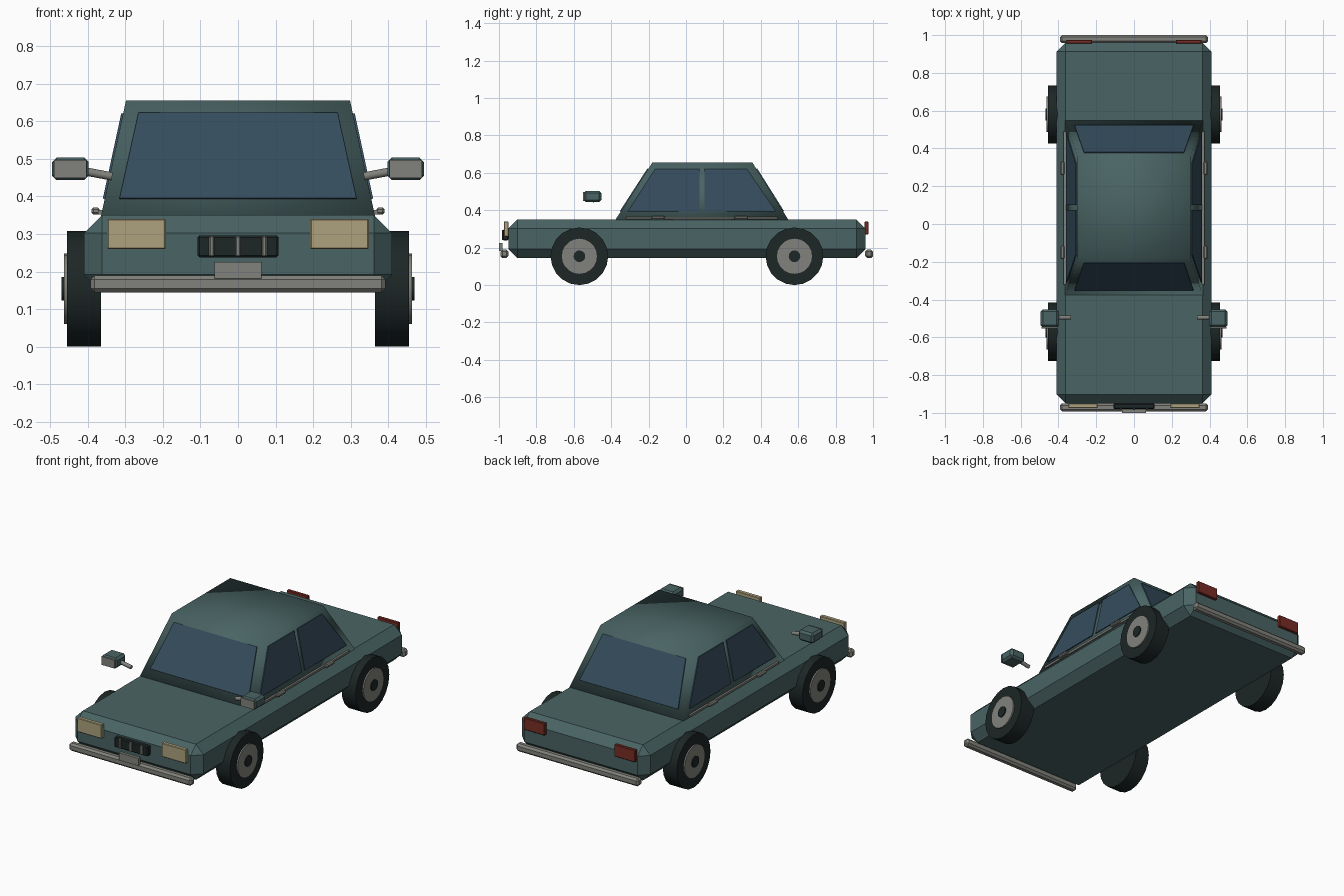
import bpy, bmesh, math
from mathutils import Vector

cube = bpy.data.objects.get("Cube")
if cube:
    bpy.data.objects.remove(cube, do_unlink=True)


def material(name, r, g, b):
    m = bpy.data.materials.new(name)
    m.use_nodes = True
    m.diffuse_color = (r, g, b, 1)
    bsdf = next(n for n in m.node_tree.nodes if n.type == 'BSDF_PRINCIPLED')
    bsdf.inputs["Base Color"].default_value = (r, g, b, 1)
    bsdf.inputs["Roughness"].default_value = 0.6
    return m


PAINT = material("teal_paint", 0.068, 0.127, 0.127)
GLASS = material("blue_glass", 0.035, 0.072, 0.108)
CHROME = material("grey_chrome", 0.22, 0.22, 0.20)
RUBBER = material("black_rubber", 0.012, 0.019, 0.019)
CREAM = material("cream_lamp", 0.42, 0.36, 0.21)
RED = material("red_lamp", 0.19, 0.026, 0.018)


def finish(name, bm, mat, smooth=None):
    bmesh.ops.recalc_face_normals(bm, faces=bm.faces)
    mesh = bpy.data.meshes.new(name)
    bm.to_mesh(mesh)
    bm.free()
    mesh.materials.append(mat)
    ob = bpy.data.objects.new(name, mesh)
    bpy.context.collection.objects.link(ob)
    if smooth is not None:
        bpy.ops.object.select_all(action='DESELECT')
        ob.select_set(True)
        bpy.context.view_layer.objects.active = ob
        bpy.ops.object.shade_smooth_by_angle(angle=math.radians(smooth))
    return ob


def box(name, center, size, mat, bevel=0.0):
    bm = bmesh.new()
    bmesh.ops.create_cube(bm, size=1)
    for v in bm.verts:
        v.co = Vector(c + k * s for c, k, s in zip(center, v.co, size))
    if bevel:
        bmesh.ops.bevel(bm, geom=bm.edges[:], offset=bevel, segments=1,
                        affect='EDGES')
    return finish(name, bm, mat)


def rod(name, start, end, radius, mat, sides=20, smooth=40):
    start, end = Vector(start), Vector(end)
    axis = end - start
    bm = bmesh.new()
    bmesh.ops.create_cone(bm, cap_ends=True, segments=sides, radius1=radius,
                          radius2=radius, depth=axis.length)
    turn = axis.to_track_quat('Z', 'Y')
    for v in bm.verts:
        v.co = turn @ v.co + (start + end) / 2
    return finish(name, bm, mat, smooth)


def pane(name, corners, outward, mat, thick=0.005):
    bm = bmesh.new()
    face = bm.faces.new([bm.verts.new(c) for c in corners])
    face.normal_update()
    n = face.normal if face.normal.dot(Vector(outward)) > 0 else -face.normal
    shift = n * thick
    out = bmesh.ops.extrude_face_region(bm, geom=[face])
    bmesh.ops.translate(bm, vec=shift,
                        verts=[g for g in out['geom']
                               if isinstance(g, bmesh.types.BMVert)])
    return finish(name, bm, mat)


# Lower body with chamfered edges
box("body", (0, 0.005, 0.247), (0.82, 1.91, 0.206), PAINT, 0.048)

# Tapered cabin
LOW, HIGH = 0.345, 0.655


def cabin_at(z):
    """Half width, front y and rear y of the cabin at height z."""
    t = (z - LOW) / (HIGH - LOW)
    return 0.365 - 0.067 * t, -0.38 + 0.2 * t, 0.55 - 0.195 * t


bm = bmesh.new()
rings = []
for z in (LOW, HIGH):
    w, f, r = cabin_at(z)
    rings.append([bm.verts.new(p) for p in
                  ((-w, f, z), (w, f, z), (w, r, z), (-w, r, z))])
bm.faces.new(rings[0])
bm.faces.new(rings[1])
for i in range(4):
    j = (i + 1) % 4
    bm.faces.new((rings[0][i], rings[0][j], rings[1][j], rings[1][i]))
finish("cabin", bm, PAINT, 180)

# Windscreen and rear window
sill, head = 0.393, 0.62
lw, lf, lr = cabin_at(sill)
hw, hf, hr = cabin_at(head)
for name, ly, hy, d in (("windscreen", lf, hf, -1), ("rear_window", lr, hr, 1)):
    pane(name, ((-0.315, ly, sill), (0.315, ly, sill),
                (0.265, hy, head), (-0.265, hy, head)), (0, d, 0), GLASS)

for s, side in ((1, "left"), (-1, "right")):
    # Side windows, sill trim and door handles
    pane("front_window_" + side,
         ((s * lw, -0.31, sill), (s * lw, 0.073, sill),
          (s * hw, 0.073, head), (s * hw, -0.165, head)), (s, 0, 0), GLASS)
    pane("back_window_" + side,
         ((s * lw, 0.1, sill), (s * lw, 0.48, sill),
          (s * hw, 0.325, head), (s * hw, 0.1, head)), (s, 0, 0), GLASS)
    box("sill_trim_" + side, (s * 0.366, 0.085, 0.358), (0.012, 0.81, 0.012),
        CHROME)
    for part, y in (("front", -0.15), ("back", 0.295)):
        box(f"{part}_handle_{side}", (s * 0.379, y, 0.361),
            (0.022, 0.07, 0.018), CHROME, 0.005)

    # Door mirrors
    box("mirror_" + side, (s * 0.446, -0.5, 0.473), (0.098, 0.095, 0.06),
        PAINT, 0.012)
    box("mirror_face_" + side, (s * 0.446, -0.548, 0.473),
        (0.086, 0.008, 0.048), CHROME)
    rod("mirror_arm_" + side, (s * 0.335, -0.495, 0.453),
        (s * 0.405, -0.495, 0.466), 0.011, CHROME, 10)

    # Wheels
    for part, y in (("front", -0.57), ("back", 0.58)):
        for bit, inner, outer, radius, mat in (
                ("tyre", 0.365, 0.455, 0.154, RUBBER),
                ("hub", 0.42, 0.463, 0.094, CHROME),
                ("cap", 0.43, 0.469, 0.031, RUBBER)):
            rod(f"{part}_{bit}_{side}", (s * inner, y, 0.154),
                (s * outer, y, 0.154), radius, mat)

    # Lamps
    box("headlight_" + side, (s * 0.27, -0.962, 0.3), (0.156, 0.024, 0.08),
        CREAM, 0.003)
    box("tail_light_" + side, (s * 0.29, 0.965, 0.305), (0.135, 0.02, 0.07),
        RED, 0.003)

# Bumpers
box("front_bumper", (0, -0.971, 0.167), (0.785, 0.042, 0.045), CHROME, 0.011)
box("rear_bumper", (0, 0.979, 0.167), (0.785, 0.042, 0.045), CHROME, 0.011)

# Number plate and grille
box("number_plate", (0, -0.991, 0.203), (0.126, 0.018, 0.044), CHROME)
box("grille", (0, -0.965, 0.267), (0.216, 0.03, 0.058), RUBBER, 0.005)
for i, x in enumerate((-0.07, 0, 0.07)):
    box(f"grille_bar_{i + 1}", (x, -0.978, 0.267), (0.013, 0.014, 0.054),
        CHROME, 0.003)
